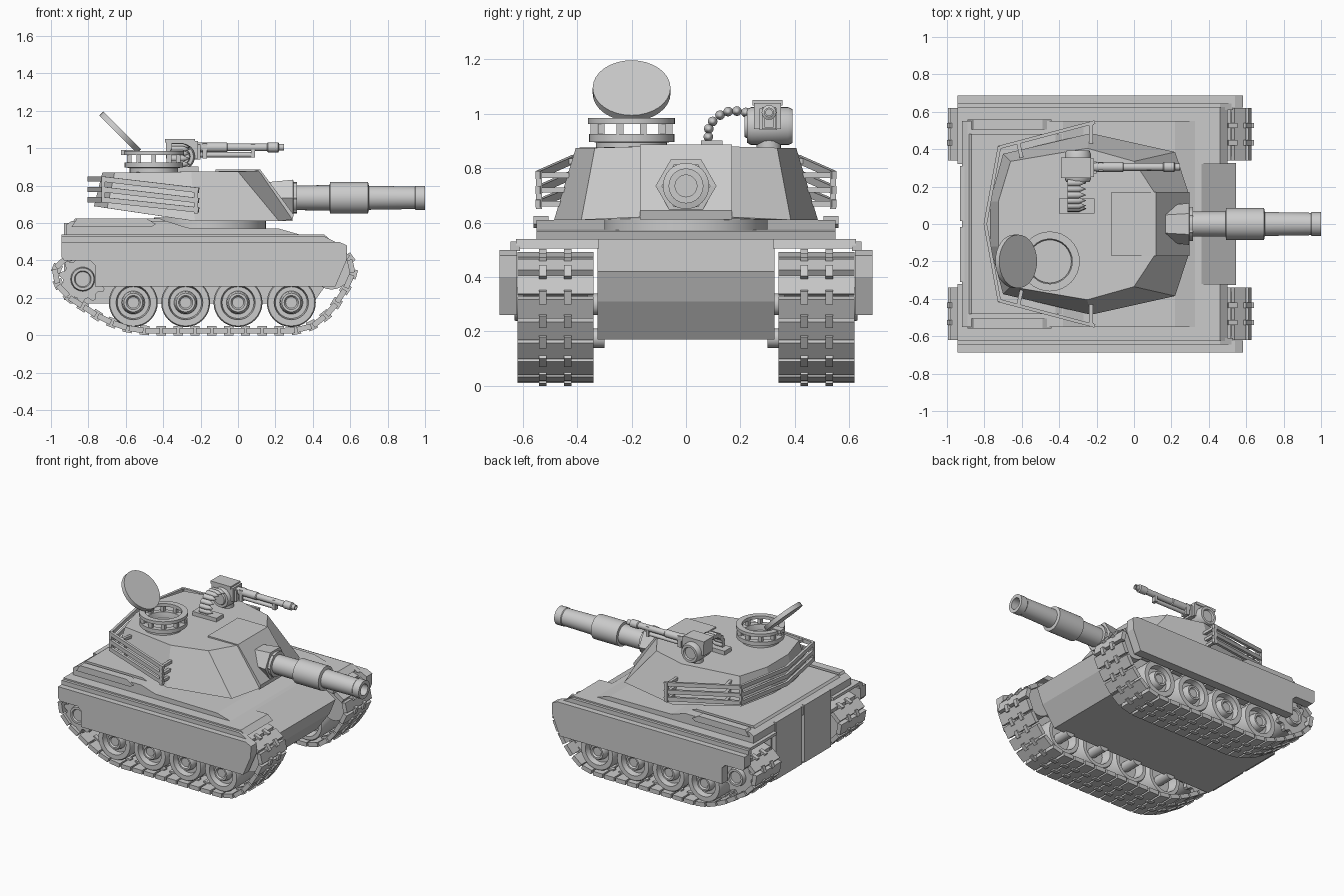
import bpy, bmesh, math
from mathutils import Vector, Matrix

AX_X = Matrix(((0, 0, 1), (1, 0, 0), (0, 1, 0)))   # lathe axis along x
AX_Y = Matrix(((0, 1, 0), (0, 0, 1), (1, 0, 0)))   # lathe axis along y
AX_Z = Matrix.Identity(3)


def finish(name, bm, mirror=False, smooth=False):
    bmesh.ops.remove_doubles(bm, verts=bm.verts, dist=1e-5)
    bmesh.ops.recalc_face_normals(bm, faces=bm.faces)
    me = bpy.data.meshes.new(name)
    bm.to_mesh(me)
    bm.free()
    ob = bpy.data.objects.new(name, me)
    bpy.context.collection.objects.link(ob)
    if smooth:
        bpy.ops.object.select_all(action='DESELECT')
        ob.select_set(True)
        bpy.context.view_layer.objects.active = ob
        bpy.ops.object.shade_smooth_by_angle(angle=math.radians(32))
    if mirror:
        ob.modifiers.new("mirror", 'MIRROR').use_axis = (False, True, False)
    return ob


def loft(bm, rings, cap=True):
    vs = [[bm.verts.new(p) for p in r] for r in rings]
    n = len(vs[0])
    for a, b in zip(vs, vs[1:]):
        for i in range(n):
            bm.faces.new((a[i], a[(i + 1) % n], b[(i + 1) % n], b[i]))
    if cap:
        bm.faces.new(vs[0])
        bm.faces.new(vs[-1])


def prism(name, pts, y0, y1, mirror=False):
    bm = bmesh.new()
    loft(bm, [[(x, y, z) for x, z in pts] for y in (y0, y1)])
    return finish(name, bm, mirror)


def add_box(bm, x0, x1, y0, y1, z0, z1):
    loft(bm, [[(x0, y0, z), (x1, y0, z), (x1, y1, z), (x0, y1, z)] for z in (z0, z1)])


def box(name, *b, mirror=False):
    bm = bmesh.new()
    add_box(bm, *b)
    return finish(name, bm, mirror)


def beam(bm, a, b, w, h):
    a, b = Vector(a), Vector(b)
    d = (b - a).normalized()
    s = d.cross(Vector((0, 0, 1)))
    s = s.normalized() if s.length > 1e-3 else Vector((0, 1, 0))
    u = s.cross(d) * h / 2
    s = s * w / 2
    loft(bm, [[p - s - u, p + s - u, p + s + u, p - s + u] for p in (a, b)])


def spin(bm, prof, center, rot, n=32, closed=False):
    c = Vector(center)
    if closed:
        prof = prof + prof[:1]
    loft(bm, [[c + rot @ Vector((r * math.cos(2 * math.pi * i / n), r * math.sin(2 * math.pi * i / n), t))
               for i in range(n)] for r, t in prof], cap=False)


def lathe(name, prof, center, rot, n=32, closed=False, mirror=False, smooth=True):
    bm = bmesh.new()
    spin(bm, prof, center, rot, n, closed)
    return finish(name, bm, mirror, smooth)


def rod(r, t0, t1):
    return [(0, t0), (r, t0), (r, t1), (0, t1)]


# ---- hull
prism("lower_hull", [(-0.9, 0.17), (0.40, 0.17), (0.50, 0.31), (0.545, 0.42), (0.36, 0.54), (-0.9, 0.54)], -0.325, 0.325)
prism("upper_deck", [(-0.92, 0.53), (0.36, 0.53), (0.22, 0.57), (-0.27, 0.575), (-0.38, 0.61), (-0.89, 0.61), (-0.92, 0.59)], -0.55, 0.55)
prism("engine_cover", [(-0.89, 0.60), (-0.36, 0.60), (-0.42, 0.625), (-0.87, 0.625)], -0.48, 0.48)
box("rear_panel", -0.93, -0.89, 0.015, 0.31, 0.19, 0.6, mirror=True)
prism("side_locker", [(-0.89, 0.58), (-0.46, 0.58), (-0.44, 0.595), (-0.49, 0.625), (-0.86, 0.625)], 0.505, 0.56, True)

# ---- fenders and side skirts
prism("fender", [(-0.945, 0.52), (0.5, 0.505), (0.46, 0.54), (-0.945, 0.54)], 0.32, 0.625, True)
prism("fender_edge", [(-0.945, 0.495), (0.53, 0.495), (0.46, 0.53), (-0.945, 0.53)], 0.61, 0.645, True)
prism("side_skirt", [(-0.945, 0.5), (-0.945, 0.42), (-0.93, 0.40), (-0.79, 0.40), (-0.765, 0.375), (-0.765, 0.26),
                     (0.52, 0.26), (0.58, 0.40), (0.583, 0.48), (0.54, 0.5)], 0.622, 0.686, True)

# ---- tracks: links spread evenly along a closed path
path = [Vector((x, 0, z)) for x, z in [
    (-0.5, .025), (0.3, .025), (0.4, .05), (0.5, .13), (0.60, .29), (0.622, .37), (0.57, .44), (0.46, .478),
    (-0.85, .44), (-0.93, .41), (-0.98, .355), (-0.965, .27), (-0.90, .20), (-0.72, .085), (-0.6, .04)]]
segs = list(zip(path, path[1:] + path[:1]))
total = sum((b - a).length for a, b in segs)


def along(d):
    d %= total
    for a, b in segs:
        l = (b - a).length
        if d <= l:
            return a.lerp(b, d / l)
        d -= l
    return path[0]


bm = bmesh.new()
N = 40
step = total / N
for i in range(N):
    p, q = along((i + 0.07) * step), along((i + 0.93) * step)
    off = Vector((0, 0.48, 0))
    beam(bm, p + off, q + off, 0.28, 0.03)
    m, e = along((i + 0.72) * step), along((i + 1.28) * step)
    for y in (0.435, 0.527):
        off = Vector((0, y, 0))
        beam(bm, m + off, e + off, 0.028, 0.05)
finish("track", bm, True)

# ---- road wheels, idler and sprocket
for i, x in enumerate((-0.56, -0.28, 0.0, 0.285)):
    lathe(f"road_wheel_{i + 1}", [(0, .595), (.03, .595), (.038, .605), (.05, .605), (.058, .59), (.062, .56), (.085, .56),
                                  (.092, .60), (.125, .60), (.131, .59), (.131, .37), (.125, .36), (.1, .36), (.085, .42), (0, .42)],
          (x, 0, 0.175), AX_Y, 32, mirror=True)
    lathe(f"axle_{i + 1}", rod(0.035, 0.3, 0.43), (x, 0, 0.175), AX_Y, 16, mirror=True)
lathe("front_idler", rod(0.10, 0.36, 0.6), (0.5, 0, 0.345), AX_Y, 28, mirror=True)
lathe("sprocket_hub", [(0, .3), (.04, .3), (.04, .38), (.09, .38), (.09, .59), (.065, .60), (.06, .63), (.045, .63), (.04, .62), (0, .62)],
      (-0.83, 0, 0.30), AX_Y, 28, mirror=True)
bm = bmesh.new()
ring = []
for i in range(44):
    a, r = 2 * math.pi * i / 44, (0.128 if i % 4 < 2 else 0.105)
    ring.append((-0.83 + r * math.cos(a), 0.30 + r * math.sin(a)))
for y0, y1 in ((0.38, 0.41), (0.57, 0.60)):
    loft(bm, [[(x, y, z) for x, z in ring] for y in (y0, y1)])
finish("sprocket_teeth", bm, True)

# ---- turret
low = [(0.29, .17, .62), (0.22, .385, .61), (-0.23, .485, .61), (-0.70, .375, .68), (-0.77, .12, .69)]
high = [(0.115, .16, .88), (0.0, .335, .875), (-0.25, .405, .875), (-0.66, .335, .87), (-0.725, .12, .87)]
bm = bmesh.new()
loft(bm, [r + [(x, -y, z) for x, y, z in reversed(r)] for r in (low, high)])
finish("turret", bm)
lathe("turret_ring", rod(0.3, 0.55, 0.63), (-0.15, 0, 0), AX_Z, 40)
prism("mantlet_block", [(-0.12, .80), (-0.12, .887), (0.118, .887), (0.298, .645), (0.29, .612), (0, .612)], -0.17, 0.17)
lathe("gun_mantlet", [(0, .1), (.092, .12), (.112, .295), (.09, .297), (.09, .315), (0, .315)],
      (0, 0, 0.735), AX_X, 6, smooth=False)
lathe("main_gun", [(0, .2), (.085, .2), (.085, .315), (.066, .316), (.068, .49), (.085, .492), (.085, .695), (.064, .70),
                   (.060, .945), (.064, .95), (.064, 1.0), (.04, 1.0), (.04, .8), (0, .8)], (0, 0, 0.735), AX_X, 32)

# ---- stowage rails around the turret rear
bm = bmesh.new()
for zb, zf in ((.835, .775), (.78, .72), (.725, .67)):
    pts = [(-0.21, .545, zf), (-0.72, .41, zb), (-0.795, 0, zb)]
    for a, b in zip(pts, pts[1:]):
        beam(bm, a, b, 0.018, 0.028)
    beam(bm, (-0.23, .545, zf), (-0.23, .43, zf), 0.02, 0.02)
    beam(bm, (-0.62, .44, zb - .01), (-0.60, .35, zb - .01), 0.02, 0.02)
beam(bm, (-0.225, .54, .65), (-0.225, .54, .79), 0.022, 0.022)
beam(bm, (-0.72, .405, .71), (-0.72, .405, .85), 0.02, 0.02)
finish("stowage_rails", bm, True)

# ---- commander hatch
H = (-0.45, -0.2, 0)
lathe("hatch_base", [(.115, .86), (.13, .86), (.13, .895), (.157, .897), (.157, .925), (.12, .925), (.115, .90)], H, AX_Z, 32, True)
lathe("hatch_top_ring", [(.12, .963), (.16, .963), (.16, .985), (.12, .985)], H, AX_Z, 32, True)
bm = bmesh.new()
for i in range(10):
    a = 2 * math.pi * (i + 0.5) / 10
    c = Vector((H[0] + .138 * math.cos(a), H[1] + .138 * math.sin(a), 0))
    beam(bm, c + Vector((0, 0, .92)), c + Vector((0, 0, .97)), 0.025, 0.025)
finish("hatch_posts", bm)
lathe("hatch_floor", rod(0.12, .86, .885), H, AX_Z, 32)
lathe("hatch_lid", rod(0.143, -0.015, 0.015), (-0.63, -0.2, 1.085), Matrix.Rotation(math.radians(45), 3, 'Y'), 32)
box("hatch_hinge", -0.625, -0.54, -0.225, -0.175, 0.965, 0.99)

# ---- roof machine gun
lathe("gun_drum", [(0, .215), (.04, .215), (.045, .225), (.062, .225), (.07, .24), (.07, .375), (.062, .392), (.045, .392), (.04, .38), (0, .38)],
      (-0.3, 0, 0.955), AX_Y, 24)
lathe("gun_pedestal", rod(0.045, .86, .95), (-0.3, 0.305, 0), AX_Z, 16)
box("gun_receiver", -0.385, -0.215, 0.25, 0.35, 0.945, 1.04)
box("gun_top_cover", -0.39, -0.23, 0.245, 0.355, 1.03, 1.05)
box("gun_sight", -0.24, -0.20, 0.27, 0.335, 0.94, 1.02)
lathe("gun_barrel", [(0, -.22), (.026, -.22), (.026, -.06), (.021, -.055), (.021, .155), (.027, .16), (.027, .215), (.018, .22),
                     (.018, .245), (.012, .245), (.012, .2), (0, .2)], (0, 0.305, 1.005), AX_X, 16)
lathe("gun_gas_tube", rod(0.014, -.2, .09), (0, 0.305, 0.965), AX_X, 12)
box("gun_front_clamp", 0.07, 0.092, 0.288, 0.322, 0.95, 1.02)
box("gun_rear_clamp", -0.19, -0.165, 0.28, 0.33, 0.945, 1.025)

# ---- ammunition belt arching from its box
box("ammo_box", -0.40, -0.21, 0.055, 0.135, 0.87, 0.902)
bm = bmesh.new()
for i, (y, z) in enumerate([(.082, .915), (.084, .945), (.098, .972), (.125, .995), (.155, 1.008), (.187, 1.01), (.22, 1.005)]):
    spin(bm, [(0, -.355), (.018, -.355), (.018, -.295), (.011, -.28), (0, -.255)], (0, y, z), AX_X, 12)
finish("ammo_belt", bm, smooth=True)
